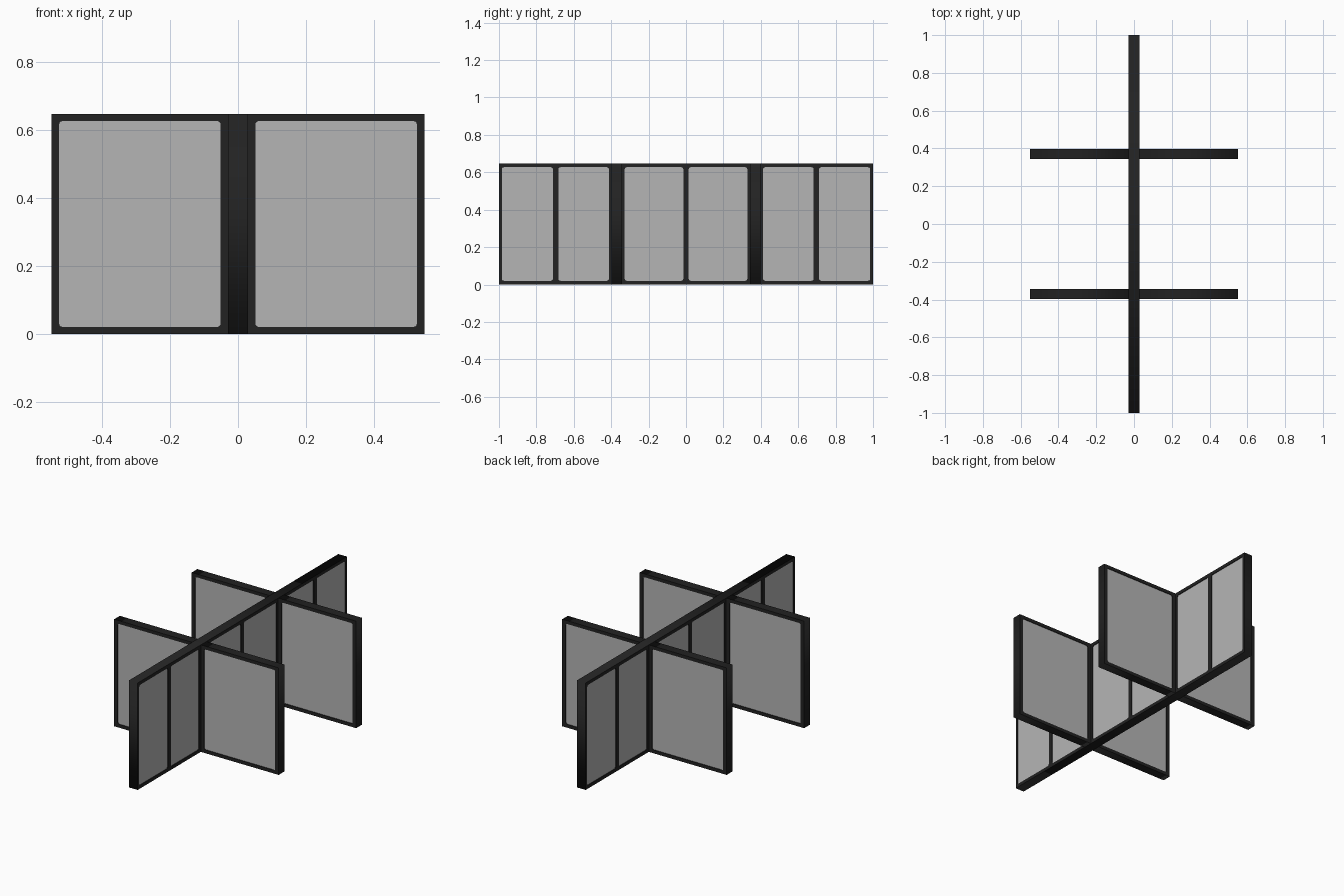
import bpy, math
from mathutils import Matrix

if "Cube" in bpy.data.objects:
    bpy.data.objects.remove(bpy.data.objects["Cube"])

H = 0.647          # wall height
T = 0.029          # half thickness of long wall
TC = 0.027         # half thickness of cross walls
CROSS_Y = 0.37     # cross wall position
RECESS = 0.004     # panel recess in frame


def material(name, v):
    m = bpy.data.materials.new(name)
    m.diffuse_color = (v, v, v, 1)
    m.use_nodes = True
    m.node_tree.nodes["Principled BSDF"].inputs["Base Color"].default_value = m.diffuse_color
    return m


DARK = material("black frame", 0.016)
GREY = material("grey panel", 0.46)


def rounded_rect(u0, u1, v0, v1, r):
    pts = []
    for cu, cv, a in ((u1 - r, v1 - r, 0), (u0 + r, v1 - r, 90),
                      (u0 + r, v0 + r, 180), (u1 - r, v0 + r, 270)):
        for i in range(4):
            t = math.radians(a + i * 30)
            pts.append((cu + r * math.cos(t), cv + r * math.sin(t)))
    return pts


def plate(name, loops, half, matrix, mat):
    """Extruded flat outline; loops after the first are openings."""
    cu = bpy.data.curves.new(name + "_outline", 'CURVE')
    cu.dimensions = '2D'
    cu.fill_mode = 'BOTH'
    cu.extrude = half
    for pts in loops:
        s = cu.splines.new('POLY')
        s.points.add(len(pts) - 1)
        for p, (u, v) in zip(s.points, pts):
            p.co = (u, v, 0, 1)
        s.use_cyclic_u = True
    tmp = bpy.data.objects.new(name + "_tmp", cu)
    bpy.context.collection.objects.link(tmp)
    dg = bpy.context.evaluated_depsgraph_get()
    me = bpy.data.meshes.new_from_object(tmp.evaluated_get(dg))
    bpy.data.objects.remove(tmp)
    bpy.data.curves.remove(cu)
    me.materials.clear()
    me.materials.append(mat)
    ob = bpy.data.objects.new(name, me)
    ob.matrix_world = matrix
    bpy.context.collection.objects.link(ob)


def framed_wall(name, u0, u1, panes, half, matrix):
    outer = [(u0, 0), (u1, 0), (u1, H), (u0, H)]
    holes = [rounded_rect(a, b, 0.02, H - 0.02, 0.011) for a, b in panes]
    plate(name + "_frame", [outer] + holes, half, matrix, DARK)
    for i, (a, b) in enumerate(panes):
        e = 0.004   # panel edge tucked into the frame
        rect = [(a - e, 0.016), (b + e, 0.016), (b + e, H - 0.016), (a - e, H - 0.016)]
        plate(f"{name}_panel_{i + 1}", [rect], half - RECESS, matrix, GREY)


RX = Matrix.Rotation(math.pi / 2, 4, 'X')
RZ = Matrix.Rotation(math.pi / 2, 4, 'Z')

# Long dividing wall along y with six panels
half_panes = [(0.014, 0.328), (0.412, 0.683), (0.711, 0.985)]
panes = [(-b, -a) for a, b in reversed(half_panes)] + half_panes
framed_wall("long_wall", -1, 1, panes, T, RZ @ RX)

# Four cross wings, two on each side
for y, row in ((-CROSS_Y, "front"), (CROSS_Y, "back")):
    m = Matrix.Translation((0, y, 0)) @ RX
    framed_wall(row + "_right_wing", T, 0.55, [(0.051, 0.527)], TC, m)
    framed_wall(row + "_left_wing", -0.55, -T, [(-0.527, -0.051)], TC, m)
